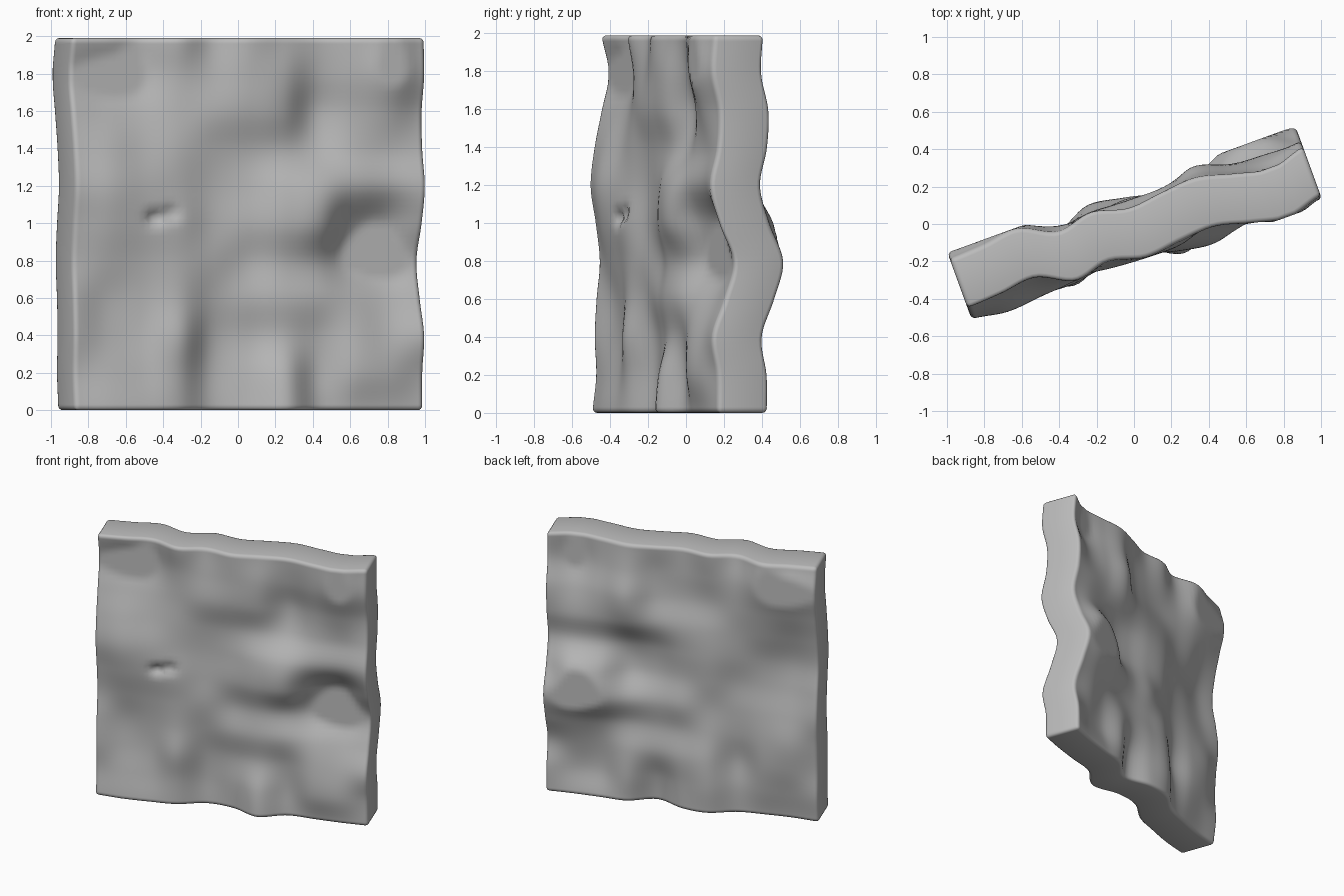
import bpy, bmesh, math
from mathutils import Matrix

if "Cube" in bpy.data.objects:
    bpy.data.objects.remove(bpy.data.objects["Cube"])

HALF_W, HEIGHT, HALF_T, N = 0.99, 1.99, 0.14, 62

# Coarse relief in hundredths, rows from top to bottom, + is toward the back
RELIEF = [
    (2, 3, 5, -4, 0, -5, -3, -2, -7, -11, -6),
    (6, 8, 7, -1, -2, -5, -5, 0, -6, -12, -7),
    (2, 3, 3, -1, -4, -5, -4, 4, -2, -6, -3),
    (-2, -3, -1, -2, -1, -1, -1, 1, -2, -3, -4),
    (-4, -7, -5, -3, 0, -2, -7, -9, -6, -5, -8),
    (-1, -5, -5, -5, -1, -3, -8, -9, 3, 6, -3),
    (1, -1, -2, -4, -2, 0, -3, -1, 7, 9, 5),
    (-1, 2, 0, -4, 0, -2, -5, -5, -2, 1, 0),
    (-2, 1, 0, -6, 3, 1, -3, -2, -6, -5, -7),
    (-1, -2, -2, -4, 4, 0, -8, -1, -7, -7, -4),
    (-3, -5, -5, -4, 3, 0, -10, -2, -3, -4, -4)][::-1]
LAST = len(RELIEF) - 1


def spline(vals, t):
    """Catmull-Rom value along a row of samples, t in 0..1."""
    t = min(max(t, 0), 1) * LAST
    i = min(int(t), LAST - 1)
    f = t - i
    a, b, c, d = (vals[min(max(i + k, 0), LAST)] for k in (-1, 0, 1, 2))
    return b + 0.5 * f * (c - a + f * (2*a - 5*b + 4*c - d + f * (3*(b - c) + d - a)))


def relief(s, t):
    h = spline([spline(row, s) for row in RELIEF], t) / 100
    return min(max(h, -0.105), 0.057)       # flat plateaus at both limits


def dent(u, z):
    # Small chipped hollow made of two overlapping pits
    return sum(d * math.exp(-((u - cu) / 0.045) ** 2 - ((z - cz) / 0.035) ** 2)
               for cu, cz, d in ((-0.54, 1.03, 0.045), (-0.45, 1.05, 0.035)))


# Wavy slab: flat grid, extruded, then both faces pushed by the same relief
bm = bmesh.new()
bmesh.ops.create_grid(bm, x_segments=N, y_segments=N, size=1)
ext = bmesh.ops.extrude_face_region(bm, geom=bm.faces[:], use_keep_orig=True)
back = {g for g in ext["geom"] if isinstance(g, bmesh.types.BMVert)}
for v in bm.verts:
    s, t = (v.co.x + 1) / 2, (v.co.y + 1) / 2
    u, z = v.co.x * HALF_W, t * HEIGHT
    h = relief(s, t)
    v.co = (u, h + HALF_T, z) if v in back else (u, h - HALF_T + dent(u, z), z)
bmesh.ops.recalc_face_normals(bm, faces=bm.faces[:])

# Softened rim around both broad faces
rim = [e for e in bm.edges if len(e.link_faces) == 2 and e.calc_face_angle() > 0.9]
bmesh.ops.bevel(bm, geom=rim, offset=0.024, segments=3, profile=0.5, affect='EDGES')
bm.transform(Matrix.Rotation(math.radians(20), 4, 'Z'))

mesh = bpy.data.meshes.new("wavy_slab")
bm.to_mesh(mesh)
bm.free()
slab = bpy.data.objects.new("wavy_slab", mesh)
bpy.context.collection.objects.link(slab)
mesh.polygons.foreach_set("use_smooth", [True] * len(mesh.polygons))

stone = bpy.data.materials.new("stone_grey")
stone.diffuse_color = (0.5, 0.5, 0.5, 1)
stone.use_nodes = True
stone.node_tree.nodes["Principled BSDF"].inputs["Base Color"].default_value = stone.diffuse_color
mesh.materials.append(stone)
